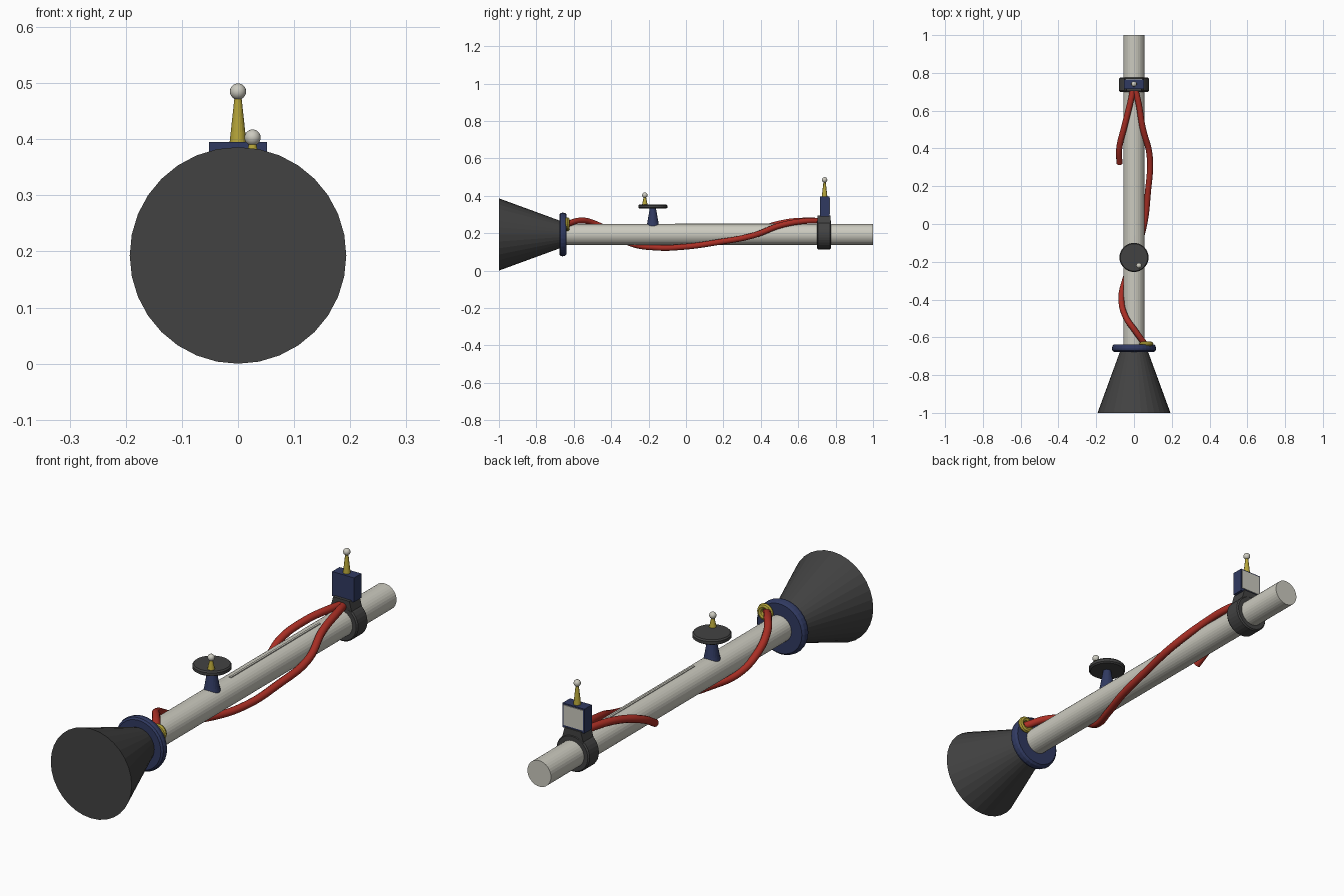
import bpy, bmesh, math
from mathutils import Matrix, Vector

if "Cube" in bpy.data.objects:
    bpy.data.objects.remove(bpy.data.objects["Cube"])

AX = 0.193  # height of the barrel axis

def mat(name, rgb):
    m = bpy.data.materials.new(name)
    m.diffuse_color = (*rgb, 1)
    m.use_nodes = True
    m.node_tree.nodes["Principled BSDF"].inputs["Base Color"].default_value = m.diffuse_color
    return m

IVORY = mat("ivory", (0.60, 0.59, 0.52))
DARK = mat("charcoal", (0.055, 0.055, 0.055))
BLUE = mat("navy", (0.03, 0.042, 0.12))
RED = mat("red", (0.40, 0.028, 0.018))
GOLD = mat("gold", (0.46, 0.37, 0.04))

def finish(bm, name, m, smooth=False):
    bmesh.ops.recalc_face_normals(bm, faces=bm.faces)
    me = bpy.data.meshes.new(name)
    bm.to_mesh(me)
    bm.free()
    ob = bpy.data.objects.new(name, me)
    bpy.context.collection.objects.link(ob)
    me.materials.append(m)
    if smooth:
        for p in me.polygons:
            p.use_smooth = True
    return ob

def lathe(name, profile, m, loc, along_y=False, n=32, closed=False):
    """Spin (radius, distance) pairs round z, or round y when along_y is set."""
    bm = bmesh.new()
    rings = []
    for r, h in profile:
        ring = []
        for i in range(n):
            a = 2 * math.pi * i / n
            c, s = r * math.cos(a), r * math.sin(a)
            ring.append(bm.verts.new(Vector(loc) + Vector((c, h, s) if along_y else (c, s, h))))
        rings.append(ring)
    pairs = list(zip(rings, rings[1:]))
    if closed:
        pairs.append((rings[-1], rings[0]))
    else:
        bm.faces.new(rings[0])
        bm.faces.new(rings[-1])
    for a, b in pairs:
        for i in range(n):
            j = (i + 1) % n
            bm.faces.new((a[i], a[j], b[j], b[i]))
    return finish(bm, name, m)

def block(name, lo, hi, m, top=1.0):
    """Box between two corners; the top can be narrowed in x."""
    bm = bmesh.new()
    bmesh.ops.create_cube(bm, size=1)
    for v in bm.verts:
        up = v.co.z > 0
        v.co = [(a + b) / 2 + c * (b - a) for a, b, c in zip(lo, hi, v.co)]
        if up:
            v.co.x *= top
    return finish(bm, name, m)

def ball(name, loc):
    bm = bmesh.new()
    bmesh.ops.create_uvsphere(bm, u_segments=20, v_segments=12, radius=0.0145,
                              matrix=Matrix.Translation(loc))
    return finish(bm, name, IVORY, True)

def hose(name, pts):
    cu = bpy.data.curves.new(name, 'CURVE')
    cu.dimensions = '3D'
    cu.bevel_depth = 0.016
    cu.bevel_resolution = 3
    cu.resolution_u = 8
    cu.use_fill_caps = True
    sp = cu.splines.new('BEZIER')
    sp.bezier_points.add(len(pts) - 1)
    for bp, p in zip(sp.bezier_points, pts):
        bp.co = p
        bp.handle_left_type = bp.handle_right_type = 'AUTO'
    cu.materials.append(RED)
    ob = bpy.data.objects.new(name, cu)
    bpy.context.collection.objects.link(ob)

# Barrel, raised rib on top, and flared bell
lathe("barrel", [(0.056, -0.66), (0.056, 1.0)], IVORY, (0, 0, AX), True)
block("top_rib", (0.0, -0.06, 0.24), (0.009, 0.55, 0.252), IVORY)
lathe("bell", [(0.193, -1.0), (0.063, -0.645)], DARK, (0, 0, AX), True)

# Flange with a rounded rim
lathe("flange", [(0.106, -0.677), (0.114, -0.671), (0.117, -0.660),
                 (0.114, -0.646), (0.106, -0.638)], BLUE, (0, 0, AX), True)

# Gold hose socket on the flange
lathe("hose_socket", [(0.025 + 0.012 * math.cos(k * math.pi / 4), 0.012 * math.sin(k * math.pi / 4))
                      for k in range(8)], GOLD, (0.065, -0.634, 0.248), True, 20, True)

# Clamp ring with saddle
lathe("clamp_ring", [(0.052, 0.70), (0.074, 0.70), (0.079, 0.706), (0.079, 0.769),
                     (0.074, 0.775), (0.052, 0.775)], DARK, (0, 0, AX), True, 32, True)
block("clamp_saddle", (-0.055, 0.703, 0.235), (0.055, 0.772, 0.295), DARK, 0.7)

# Rear sight box with a pale back plate
block("sight_box", (-0.052, 0.716, 0.29), (0.052, 0.766, 0.395), BLUE)
block("sight_back_plate", (-0.046, 0.763, 0.302), (0.046, 0.769, 0.389), IVORY)

# Front sight pedestal and disc
lathe("disc_stem", [(0.034, 0.238), (0.030, 0.256), (0.016, 0.336)], BLUE, (0, -0.177, 0), n=24)
lathe("sight_disc", [(0.070, 0.331), (0.077, 0.336), (0.077, 0.348), (0.072, 0.354)],
      DARK, (0, -0.177, 0))

# Pins with ball tips
for tag, x, y, z0, z1 in (("rear", 0, 0.741, 0.394, 0.485), ("front", 0.026, -0.22, 0.352, 0.403)):
    lathe(tag + "_pin", [(0.015, z0), (0.006, z1 - 0.008)], GOLD, (x, y, 0), n=20)
    ball(tag + "_pin_ball", (x, y, z1))

# Long hose winding under the barrel, and a short loose one
hose("long_hose", [(0.005, 0.715, 0.266), (0.022, 0.65, 0.266), (0.046, 0.51, 0.243),
                   (0.083, 0.36, 0.188), (0.073, 0.16, 0.150), (0.052, -0.01, 0.127),
                   (0.006, -0.16, 0.123), (-0.048, -0.30, 0.147), (-0.067, -0.40, 0.205),
                   (-0.045, -0.49, 0.252), (0.002, -0.56, 0.268), (0.065, -0.645, 0.246)])
hose("short_hose", [(-0.005, 0.715, 0.266), (-0.018, 0.65, 0.268), (-0.050, 0.52, 0.256),
                    (-0.078, 0.40, 0.218), (-0.077, 0.32, 0.172)])
